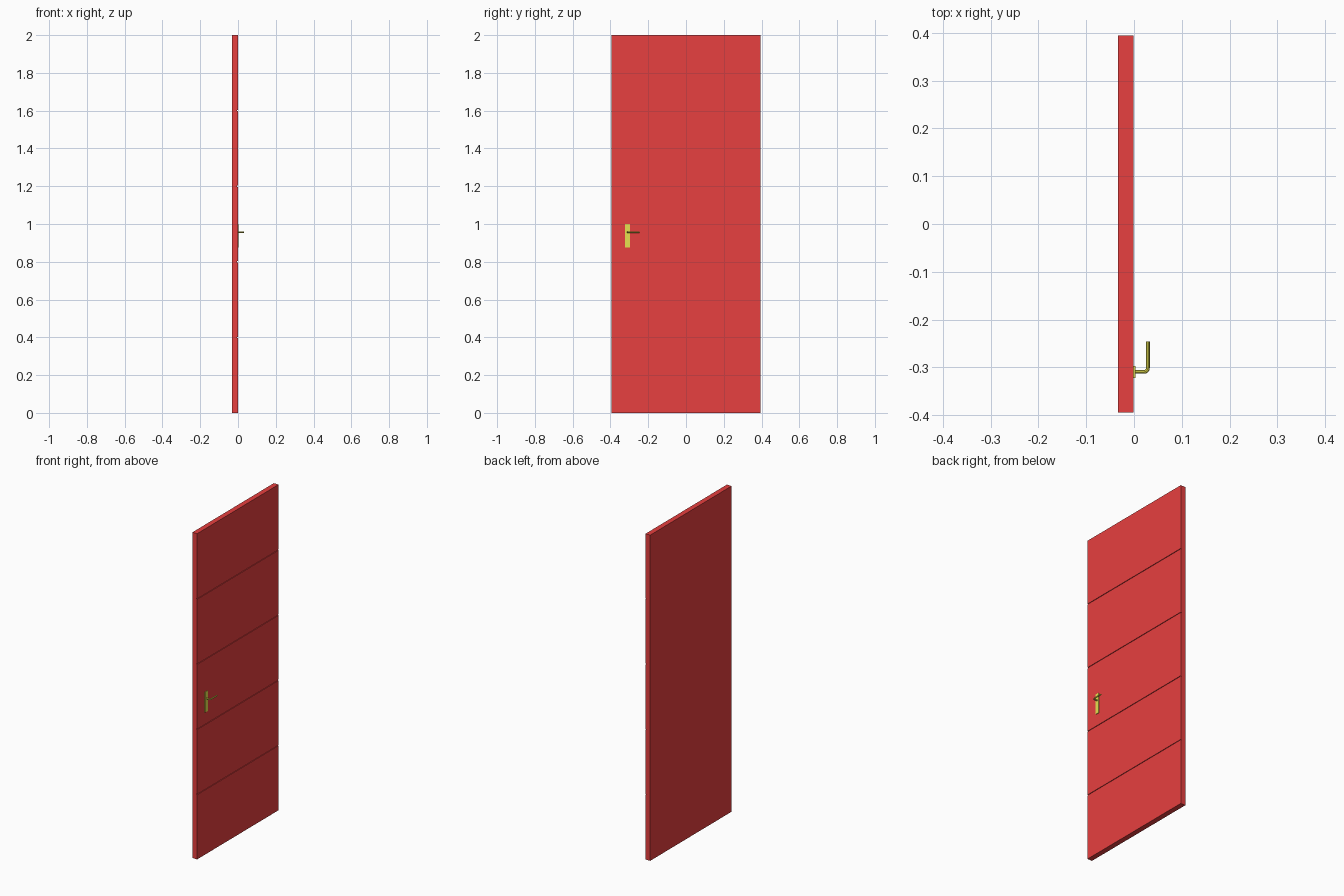
import bpy, bmesh
from math import sin, cos, pi

if "Cube" in bpy.data.objects:
    bpy.data.objects.remove(bpy.data.objects["Cube"])

def material(name, rgb):
    m = bpy.data.materials.new(name)
    m.diffuse_color = (*rgb, 1)
    m.use_nodes = True
    m.node_tree.nodes["Principled BSDF"].inputs["Base Color"].default_value = m.diffuse_color
    return m

RED = material("red_paint", (0.8, 0.05, 0.05))
BRASS = material("brass", (0.8, 0.75, 0.08))

def mesh_object(name, bm, mat):
    bmesh.ops.recalc_face_normals(bm, faces=bm.faces)
    me = bpy.data.meshes.new(name)
    bm.to_mesh(me)
    bm.free()
    me.materials.append(mat)
    ob = bpy.data.objects.new(name, me)
    bpy.context.collection.objects.link(ob)
    return ob

def extrude(name, points, vec, mat):
    """Solid from a closed outline pushed along vec."""
    bm = bmesh.new()
    face = bm.faces.new([bm.verts.new(p) for p in points])
    out = bmesh.ops.extrude_face_region(bm, geom=[face], use_keep_orig=True)
    verts = [g for g in out["geom"] if isinstance(g, bmesh.types.BMVert)]
    bmesh.ops.translate(bm, verts=verts, vec=vec)
    return mesh_object(name, bm, mat)

# Door leaf: side profile with four horizontal grooves in the +x face
BACK, FACE, HALF_W, HEIGHT = -0.033, -0.001, 0.395, 2.0
GROOVE, DEPTH = 0.003, 0.004
profile = [(BACK, 0), (FACE, 0)]
for z in (0.4, 0.8, 1.2, 1.6):
    profile += [(FACE, z - GROOVE), (FACE - DEPTH, z - GROOVE),
                (FACE - DEPTH, z + GROOVE), (FACE, z + GROOVE)]
profile += [(FACE, HEIGHT), (BACK, HEIGHT)]
extrude("door_leaf", [(x, -HALF_W, z) for x, z in profile], (0, 2 * HALF_W, 0), RED)

# Handle back plate
y0, y1, z0, z1 = -0.322, -0.297, 0.875, 1.0
extrude("handle_plate", [(FACE, y0, z0), (FACE, y1, z0), (FACE, y1, z1), (FACE, y0, z1)],
        (0.004, 0, 0), BRASS)

# Lever: round bar swept out of the plate, round a bend and along +y
ly, lx, lz, bend = -0.3095, 0.029, 0.957, 0.008
path = [(0, ly, lz)]
for i in range(5):
    a = i / 4 * pi / 2
    path.append((lx - bend + bend * sin(a), ly + bend - bend * cos(a), lz))
path.append((lx, -0.246, lz))
curve = bpy.data.curves.new("handle_lever", "CURVE")
curve.dimensions = "3D"
curve.bevel_depth = 0.004
curve.bevel_resolution = 2
curve.use_fill_caps = True
spline = curve.splines.new("POLY")
spline.points.add(len(path) - 1)
for p, co in zip(spline.points, path):
    p.co = (*co, 1)
curve.materials.append(BRASS)
lever = bpy.data.objects.new("handle_lever", curve)
bpy.context.collection.objects.link(lever)
bpy.context.view_layer.objects.active = lever
lever.select_set(True)
bpy.ops.object.convert(target="MESH")
bpy.ops.object.shade_smooth_by_angle()
